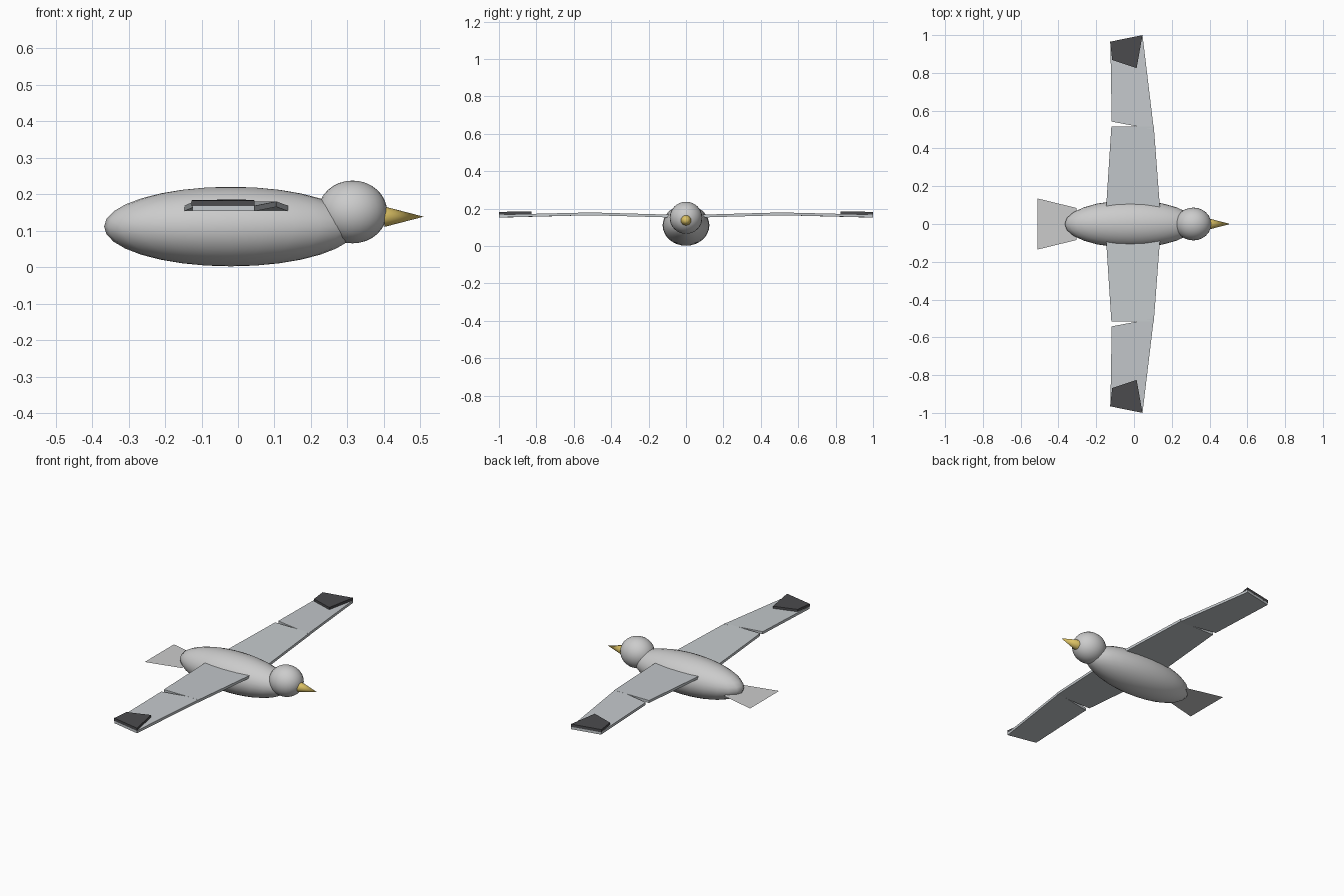
import bpy, bmesh, math

if "Cube" in bpy.data.objects:
    bpy.data.objects.remove(bpy.data.objects["Cube"])


def material(name, rgb):
    m = bpy.data.materials.new(name)
    m.diffuse_color = (*rgb, 1)
    m.use_nodes = True
    m.node_tree.nodes["Principled BSDF"].inputs["Base Color"].default_value = m.diffuse_color
    return m


wing_grey = material("wing_grey", (0.55, 0.58, 0.60))
tip_dark = material("tip_dark", (0.07, 0.07, 0.075))
beak_gold = material("beak_gold", (0.72, 0.54, 0.13))


def ellipsoid(name, centre, radii):
    bpy.ops.mesh.primitive_uv_sphere_add(segments=24, ring_count=16, radius=1, location=centre)
    ob = bpy.context.object
    ob.name = name
    ob.scale = radii
    bpy.ops.object.transform_apply(location=False, rotation=False, scale=True)
    bpy.ops.object.shade_smooth()
    return ob


def panel(name, points, thickness=0, side=1, mat=None):
    """Flat outline of (x, y, bottom z) points, thickened upwards."""
    bm = bmesh.new()
    low = [bm.verts.new((x, side * y, z)) for x, y, z in points]
    bm.faces.new(low)
    if thickness:
        high = [bm.verts.new((x, side * y, z + thickness)) for x, y, z in points]
        bm.faces.new(high[::-1])
        for i in range(len(low)):
            j = (i + 1) % len(low)
            bm.faces.new((low[i], low[j], high[j], high[i]))
        bmesh.ops.recalc_face_normals(bm, faces=bm.faces)
    me = bpy.data.meshes.new(name)
    bm.to_mesh(me)
    bm.free()
    ob = bpy.data.objects.new(name, me)
    bpy.context.collection.objects.link(ob)
    if mat:
        me.materials.append(mat)
    return ob


# Body and head
ellipsoid("body", (-0.02, 0, 0.111), (0.347, 0.125, 0.109))
ellipsoid("head", (0.314, 0, 0.151), (0.095, 0.087, 0.086))

# Beak
bpy.ops.mesh.primitive_cone_add(vertices=16, radius1=0.028, radius2=0, depth=0.108,
                                location=(0.455, 0, 0.138), rotation=(0, math.pi / 2, 0))
beak = bpy.context.object
beak.name = "beak"
beak.data.materials.append(beak_gold)
bpy.ops.object.shade_smooth_by_angle(angle=math.radians(40))

# Tail fan: a single flat sheet
panel("tail", [(-0.305, -0.085, 0.092), (-0.305, 0.085, 0.092),
               (-0.51, 0.135, 0.092), (-0.51, -0.135, 0.092)])

# Wings: inner panel rises to the joint, outer panel drops to the dark tip
for label, s in (("left", 1), ("right", -1)):
    panel(label + "_inner_wing",
          [(-0.15, 0.05, 0.152), (0.14, 0.05, 0.152), (0.105, 0.515, 0.165), (-0.12, 0.515, 0.165)],
          0.015, s, wing_grey)
    panel(label + "_outer_wing",
          [(-0.118, 0.542, 0.164), (0.105, 0.50, 0.165), (0.045, 1.0, 0.153), (-0.125, 0.965, 0.153)],
          0.015, s, wing_grey)
    panel(label + "_wing_tip",
          [(-0.115, 0.868, 0.168), (0.014, 0.825, 0.169), (0.045, 1.0, 0.167), (-0.127, 0.965, 0.167)],
          0.016, s, tip_dark)
